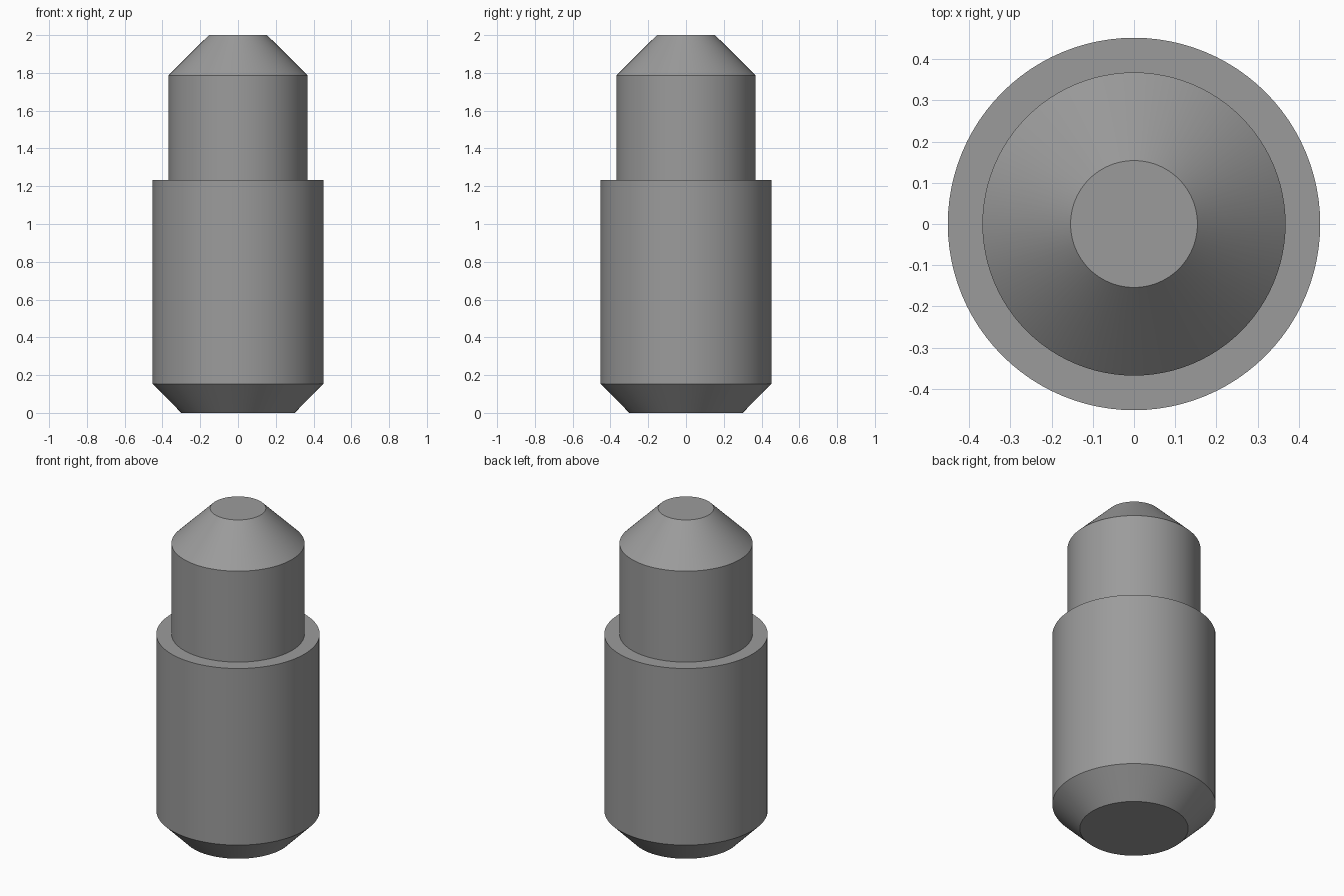
import bpy, bmesh, math

if "Cube" in bpy.data.objects:
    bpy.data.objects.remove(bpy.data.objects["Cube"])

SIDES = 96
# Outer profile of the stepped pin: (radius, height), bottom to top
PROFILE = [(0.30, 0.0), (0.452, 0.154), (0.452, 1.232),
           (0.368, 1.232), (0.368, 1.787), (0.154, 2.0)]

grey = bpy.data.materials.new("mid grey")
grey.diffuse_color = (0.33, 0.33, 0.33, 1.0)
grey.use_nodes = True
grey.node_tree.nodes["Principled BSDF"].inputs["Base Color"].default_value = grey.diffuse_color


def ring(bm, radius, height):
    return [bm.verts.new((radius * math.cos(2 * math.pi * i / SIDES),
                          radius * math.sin(2 * math.pi * i / SIDES), height))
            for i in range(SIDES)]


# Turned body: chamfered base, wide shank, shoulder, narrow shank, tapered tip
bm = bmesh.new()
rings = [ring(bm, r, z) for r, z in PROFILE]
for low, high in zip(rings, rings[1:]):
    for i in range(SIDES):
        j = (i + 1) % SIDES
        bm.faces.new((low[i], low[j], high[j], high[i]))

# Flat end caps
bm.faces.new(rings[0][::-1])
bm.faces.new(rings[-1])

mesh = bpy.data.meshes.new("stepped_pin")
bm.to_mesh(mesh)
bm.free()
mesh.materials.append(grey)
pin = bpy.data.objects.new("stepped_pin", mesh)
bpy.context.collection.objects.link(pin)

# Smooth round walls with crisp edges at each step
bpy.context.view_layer.objects.active = pin
pin.select_set(True)
bpy.ops.object.shade_smooth_by_angle(angle=math.radians(30))
